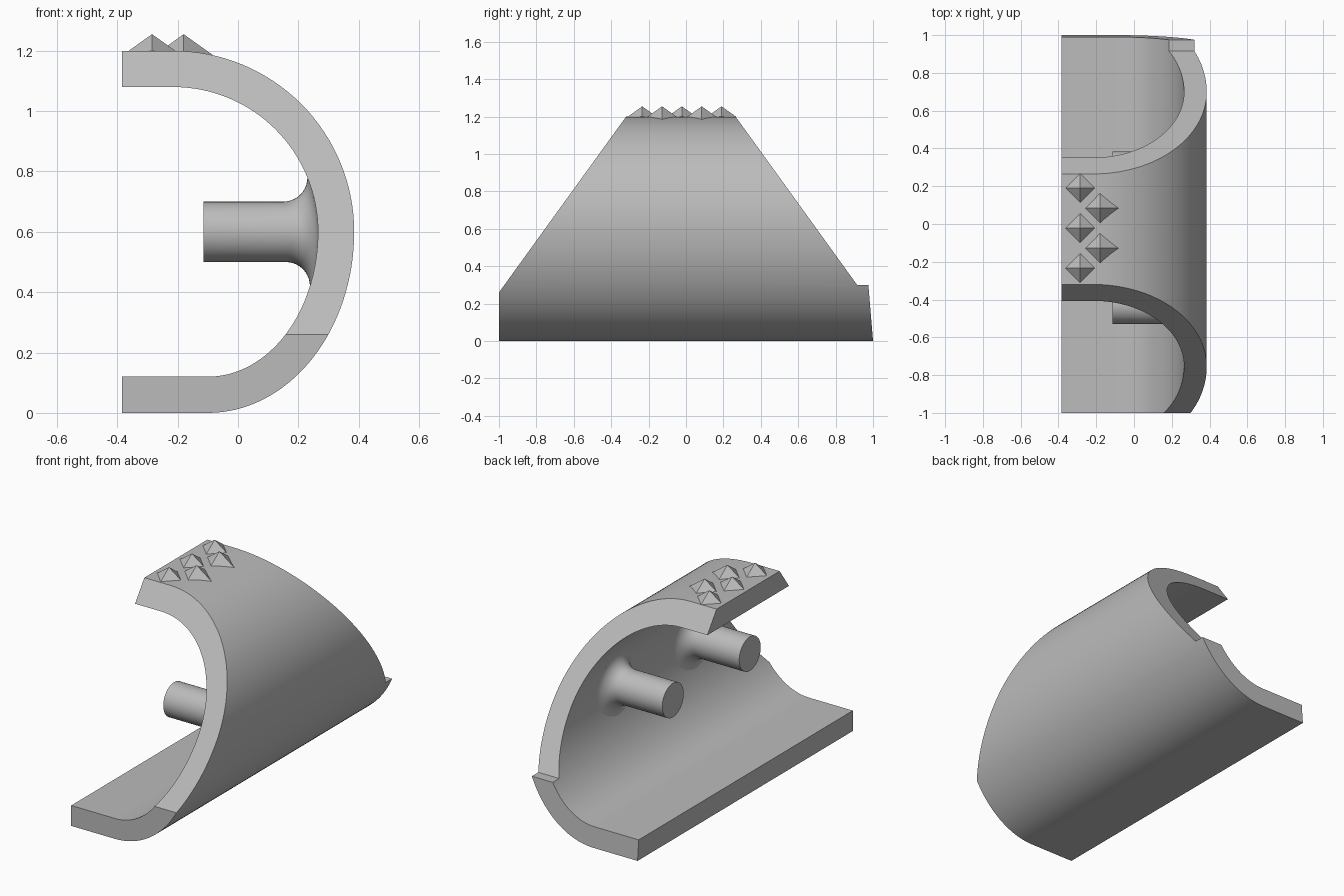
import bpy, bmesh, math

cube = bpy.data.objects.get("Cube")
if cube:
    bpy.data.objects.remove(cube, do_unlink=True)

grey = bpy.data.materials.new("plain_grey")
grey.use_nodes = True
COLOUR = (0.5, 0.5, 0.5, 1)
grey.diffuse_color = COLOUR
grey.node_tree.nodes["Principled BSDF"].inputs["Base Color"].default_value = COLOUR

LEFT, MID_Z = -0.385, 0.6


def finish(name, bm):
    bmesh.ops.recalc_face_normals(bm, faces=bm.faces)
    mesh = bpy.data.meshes.new(name)
    bm.to_mesh(mesh)
    bm.free()
    mesh.materials.append(grey)
    obj = bpy.data.objects.new(name, mesh)
    bpy.context.collection.objects.link(obj)
    return obj


def prism(name, points, move):
    """Extrude a closed outline of 3D points along a vector."""
    bm = bmesh.new()
    face = bm.faces.new([bm.verts.new(p) for p in points])
    out = bmesh.ops.extrude_face_region(bm, geom=[face])
    verts = [v for v in out["geom"] if isinstance(v, bmesh.types.BMVert)]
    bmesh.ops.translate(bm, verts=verts, vec=move)
    return finish(name, bm)


def smooth(obj, degrees=30):
    bpy.ops.object.select_all(action='DESELECT')
    obj.select_set(True)
    bpy.context.view_layer.objects.active = obj
    bpy.ops.object.shade_smooth_by_angle(angle=math.radians(degrees))


def c_line(radius, steps=32):
    """C-shaped line: flat lip, elliptic lower quarter, round upper quarter, flat lip."""
    pts = [(LEFT, MID_Z - radius)]
    for i in range(2 * steps + 1):
        a = math.pi / 2 * (i / steps - 1)
        if a < 0:
            x = -0.1 + (radius - 0.115) * math.cos(a)
        else:
            x = -0.215 + radius * math.cos(a)
        pts.append((x, MID_Z + radius * math.sin(a)))
    pts.append((LEFT, MID_Z + radius))
    return pts


# Curved shell, trimmed to its side outline
outline = c_line(0.6) + c_line(0.48)[::-1]
shell = prism("curved_shell", [(x, -1.1, z) for x, z in outline], (0, 2.2, 0))
side = [(-1, -0.1), (-1, 0.26), (-0.32, 1.2), (-0.248, 1.3), (0.193, 1.3),
        (0.265, 1.2), (0.915, 0.3), (0.975, 0.3), (1, 0), (1, -0.1)]
cutter = prism("side_cutter", [(-1, y, z) for y, z in side], (2, 0, 0))
trim = shell.modifiers.new("trim", 'BOOLEAN')
trim.operation, trim.object, trim.solver = 'INTERSECT', cutter, 'EXACT'
bpy.ops.object.select_all(action='DESELECT')
shell.select_set(True)
bpy.context.view_layer.objects.active = shell
bpy.ops.object.modifier_apply(modifier=trim.name)
bpy.data.objects.remove(cutter, do_unlink=True)
smooth(shell)


def wall_x(z):
    """Inner wall position at a given height."""
    k = math.sqrt(1 - ((z - MID_Z) / 0.48) ** 2)
    return -0.215 + 0.48 * k if z > MID_Z else -0.1 + 0.365 * k


def peg(name, y, radius=0.1, fillet=0.08, sides=48, steps=10):
    """Round peg whose root flares into the inner wall."""
    bm = bmesh.new()
    rings = []
    for j in range(-1, steps + 2):
        t = math.pi / 2 * min(max(j, 0), steps) / steps
        r = radius + fillet * (1 - math.cos(t))
        ring = []
        for i in range(sides):
            a = 2 * math.pi * i / sides
            root = wall_x(MID_Z + (radius + fillet) * math.sin(a))
            x = root - fillet * (1 - math.sin(t))
            if j < 0:
                x = -0.115
            elif j > steps:
                x = root + 0.04
            ring.append(bm.verts.new((x, y + r * math.cos(a), MID_Z + r * math.sin(a))))
        rings.append(ring)
    for lower, upper in zip(rings, rings[1:]):
        for i in range(sides):
            k = (i + 1) % sides
            bm.faces.new((lower[i], lower[k], upper[k], upper[i]))
    bm.faces.new(rings[0])
    bm.faces.new(rings[-1])
    smooth(finish(name, bm), 40)


peg("front_peg", -0.43)
peg("back_peg", 0.285)


# Two staggered rows of pyramid studs on the top lip
def stud(name, x, y, base):
    height = 1.255 - base
    bm = bmesh.new()
    bmesh.ops.create_cone(bm, cap_ends=True, segments=4, radius1=height * 1.4,
                          radius2=0, depth=height)
    bmesh.ops.translate(bm, verts=bm.verts, vec=(x, y, base + height / 2))
    finish(name, bm)


for i in range(5):
    outer = i % 2 == 0
    stud(f"stud_{i + 1}", -0.285 if outer else -0.18, 0.19 - 0.106 * i,
         1.199 if outer else 1.17)
